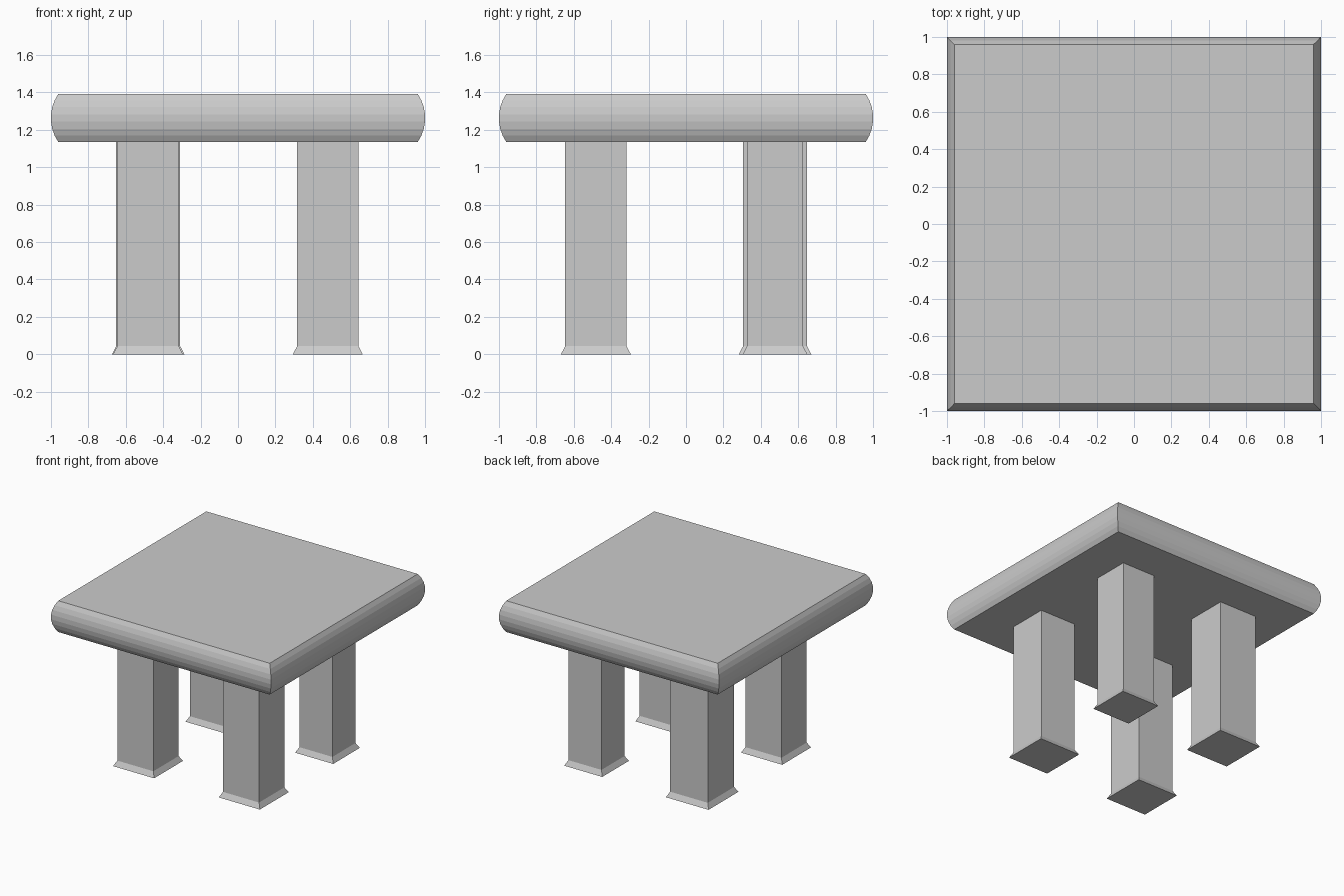
import bpy, bmesh, math

if "Cube" in bpy.data.objects:
    bpy.data.objects.remove(bpy.data.objects["Cube"])


def square_loft(name, cx, cy, rings):
    """Stack rectangular rings (half_x, half_y, z) into a closed solid."""
    bm = bmesh.new()
    loops = []
    for hx, hy, z in rings:
        loops.append([bm.verts.new((cx + sx * hx, cy + sy * hy, z))
                      for sx, sy in ((-1, -1), (1, -1), (1, 1), (-1, 1))])
    for a, b in zip(loops, loops[1:]):
        for i in range(4):
            j = (i + 1) % 4
            bm.faces.new((a[i], a[j], b[j], b[i]))
    bm.faces.new(loops[0][::-1])
    bm.faces.new(loops[-1])
    bmesh.ops.recalc_face_normals(bm, faces=bm.faces)
    mesh = bpy.data.meshes.new(name)
    bm.to_mesh(mesh)
    bm.free()
    obj = bpy.data.objects.new(name, mesh)
    bpy.context.collection.objects.link(obj)
    return obj


# Tabletop: flat slab with a faceted, bulging edge mitred at the corners
BOTTOM, TOP, SEGMENTS = 1.135, 1.392, 7
half_h, bulge = (TOP - BOTTOM) / 2, 0.04
radius = (half_h ** 2 + bulge ** 2) / (2 * bulge)
sweep = math.asin(half_h / radius)
rings = []
for i in range(SEGMENTS + 1):
    a = -sweep + 2 * sweep * i / SEGMENTS
    h = 1.0 - radius * (math.cos(sweep / SEGMENTS) - math.cos(a))
    rings.append((h, h, (BOTTOM + TOP) / 2 + radius * math.sin(a)))
square_loft("tabletop", 0, 0, rings)

# Legs: slightly uneven square posts, each with a flared foot
FLARE, FOOT_H = 0.023, 0.043
legs = {  # centre x, centre y, half width
    "front_left_leg": (-0.481, -0.482, 0.164),
    "front_right_leg": (0.480, -0.482, 0.164),
    "back_right_leg": (0.480, 0.476, 0.150),
    "back_left_leg": (-0.480, 0.476, 0.171),
}
for name, (x, y, h) in legs.items():
    square_loft(name, x, y, [(h + FLARE, h + FLARE, 0), (h, h, FOOT_H), (h, h, BOTTOM)])
